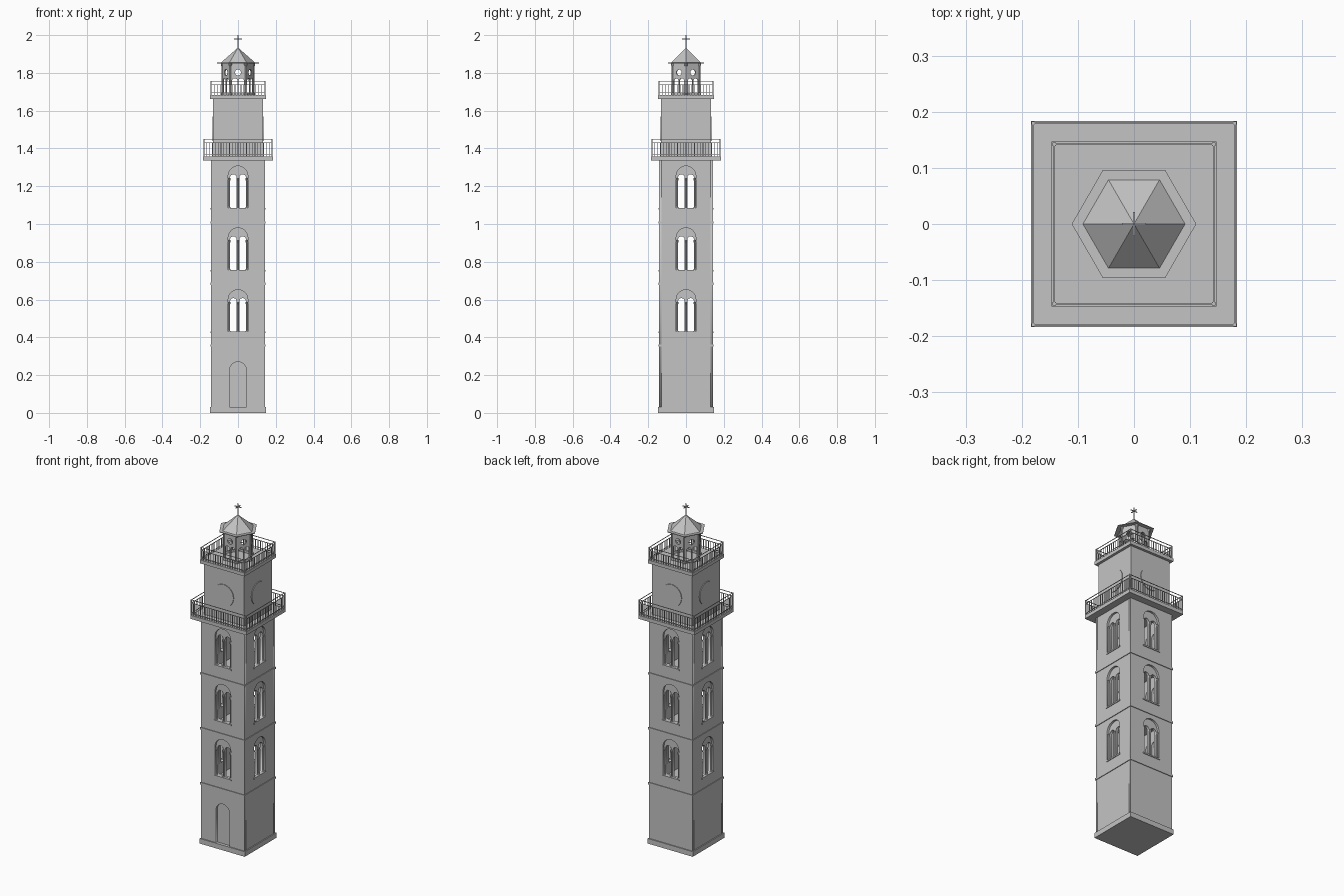
import bpy, bmesh
from math import sin, cos, pi, sqrt
from mathutils import Matrix, Vector

cube = bpy.data.objects.get("Cube")
if cube:
    bpy.data.objects.remove(cube, do_unlink=True)

stone = bpy.data.materials.new("grey_stone")
stone.use_nodes = True
GREY = (0.55, 0.55, 0.55, 1)
stone.diffuse_color = GREY
stone.node_tree.nodes["Principled BSDF"].inputs["Base Color"].default_value = GREY


def finish(name, bm):
    bmesh.ops.remove_doubles(bm, verts=bm.verts, dist=1e-5)
    bmesh.ops.recalc_face_normals(bm, faces=bm.faces)
    mesh = bpy.data.meshes.new(name)
    bm.to_mesh(mesh)
    bm.free()
    mesh.materials.append(stone)
    obj = bpy.data.objects.new(name, mesh)
    bpy.context.collection.objects.link(obj)
    return obj


def box(bm, lo, hi, turn=Matrix()):
    lo, hi = Vector(lo), Vector(hi)
    size = Matrix.Diagonal((*(hi - lo), 1))
    bmesh.ops.create_cube(bm, size=1, matrix=turn @ Matrix.Translation((lo + hi) / 2) @ size)


def lathe(bm, sides, profile, place=Matrix()):
    """Closed turned shape from (radius, height) pairs, a corner on +x."""
    rings = [[bm.verts.new(place @ Vector((r * cos(2 * pi * i / sides), r * sin(2 * pi * i / sides), z)))
              for i in range(sides)] for r, z in profile]
    for a, b in zip(rings, rings[1:]):
        for i in range(sides):
            j = (i + 1) % sides
            bm.faces.new((a[i], a[j], b[j], b[i]))
    bm.faces.new(rings[0][::-1])
    bm.faces.new(rings[-1])


def rect(w, z0, z1):
    return [(-w, z0), (w, z0), (w, z1), (-w, z1)]


def arch(x, r, z0, spring, n=14):
    return [(x - r, z0), (x + r, z0)] + [
        (x + r * cos(pi * i / n), spring + r * sin(pi * i / n)) for i in range(n + 1)]


def ring(x, z, r, n=16):
    return [(x + r * cos(2 * pi * i / n), z + r * sin(2 * pi * i / n)) for i in range(n)]


def panel(bm, outlines, outer, thick, turn):
    """Upright slab with cut openings; its outside face is at y = -outer."""
    curve = bpy.data.curves.new("outline", "CURVE")
    curve.dimensions, curve.fill_mode, curve.extrude = "2D", "BOTH", thick / 2
    for pts in outlines:
        spline = curve.splines.new("POLY")
        spline.points.add(len(pts) - 1)
        for p, (x, z) in zip(spline.points, pts):
            p.co = (x, z, 0, 1)
        spline.use_cyclic_u = True
    obj = bpy.data.objects.new("outline", curve)
    bpy.context.collection.objects.link(obj)
    deps = bpy.context.evaluated_depsgraph_get()
    mesh = bpy.data.meshes.new_from_object(obj.evaluated_get(deps), depsgraph=deps)
    mesh.transform(turn @ Matrix.Translation((0, thick / 2 - outer, 0)) @ Matrix.Rotation(pi / 2, 4, "X"))
    bm.from_mesh(mesh)
    bpy.data.objects.remove(obj)
    bpy.data.curves.remove(curve)
    bpy.data.meshes.remove(mesh)


def slab(name, half, z0, z1):
    bm = bmesh.new()
    box(bm, (-half, -half, z0), (half, half, z1))
    finish(name, bm)


QUARTERS = [Matrix.Rotation(k * pi / 2, 4, "Z") for k in range(4)]
W, SKIN = 0.142, 0.012
SILLS = (0.43, 0.757, 1.085)

# Hollow shaft: outer skin with arched recesses, inner skin with twin lights
outer_bm, inner_bm = bmesh.new(), bmesh.new()
for k, turn in enumerate(QUARTERS):
    recesses = [arch(0, 0.052, s, s + 0.17) for s in SILLS]
    if k == 0:
        recesses.append(arch(0, 0.045, 0.03, 0.225))
    half = W if k % 2 == 0 else W - SKIN
    panel(outer_bm, [rect(half, 0.01, 1.34)] + recesses, W, SKIN, turn)
    lights = [arch(x, 0.0175, s, s + 0.16) for s in SILLS for x in (-0.0245, 0.0245)]
    panel(inner_bm, [rect(W - SKIN, 0.01, 1.34)] + lights, W - SKIN, 0.014, turn)
finish("shaft_walls", outer_bm)
finish("shaft_window_lights", inner_bm)

# Colonnettes with capitals, and sills
col_bm, sill_bm = bmesh.new(), bmesh.new()
for turn in QUARTERS:
    for s in SILLS:
        box(sill_bm, (-0.056, -W - 0.004, s - 0.008), (0.056, -W + 0.012, s), turn)
        for x in (-0.046, 0, 0.046):
            lathe(col_bm, 8, [(0.006, 0), (0.004, 0.008), (0.004, 0.142), (0.007, 0.152), (0.007, 0.158)],
                  turn @ Matrix.Translation((x, -W + 0.007, s)))
finish("window_colonnettes", col_bm)
finish("window_sills", sill_bm)

# Plinth, string courses, upper block and gallery floors
slab("plinth", 0.148, 0, 0.03)
for i, z in enumerate((0.357, 0.683, 1.008)):
    slab(f"string_course_{i + 1}", 0.146, z - 0.006, z + 0.006)
slab("lower_gallery_floor", 0.184, 1.337, 1.358)
slab("upper_block", 0.132, 1.358, 1.664)
slab("upper_gallery_floor", 0.147, 1.662, 1.682)

# Round dials on the upper block
bm = bmesh.new()
for turn in QUARTERS:
    panel(bm, [ring(0, 1.505, 0.065, 32)], 0.136, 0.005, turn)
finish("dials", bm)


def railing(name, half, z0, z1, count):
    bm = bmesh.new()
    t = 0.0015
    for turn in QUARTERS:
        for z in (z0 + 0.012, z1 - 0.02, z1 - t):
            box(bm, (-half, -half - t, z - t), (half, -half + t, z + t), turn)
        box(bm, (-half - 2 * t, -half - 2 * t, z0), (-half + 2 * t, -half + 2 * t, z1), turn)
        for i in range(1, count):
            x = -half + 2 * half * i / count
            box(bm, (x - t, -half - t, z0), (x + t, -half + t, z1 - 0.02), turn)
    finish(name, bm)


railing("lower_railing", 0.18, 1.358, 1.45, 24)
railing("upper_railing", 0.142, 1.682, 1.757, 18)

# Six-sided lantern with traceried openings and corner posts
R = 0.086
wall_bm, post_bm = bmesh.new(), bmesh.new()
for k in range(6):
    turn = Matrix.Rotation(k * pi / 3, 4, "Z")
    openings = [arch(x, 0.0145, 1.695, 1.757) for x in (-0.0175, 0.0175)]
    openings.append(ring(0, 1.802, 0.016))
    panel(wall_bm, [rect(R / 2, 1.682, 1.851)] + openings, R * sqrt(3) / 2, 0.007, turn)
    lathe(post_bm, 8, [(0.009, 1.682), (0.009, 1.69), (0.006, 1.695), (0.006, 1.835), (0.009, 1.842), (0.009, 1.851)],
          turn @ Matrix.Translation((R - 0.004, 0, 0)))
finish("lantern_walls", wall_bm)
finish("lantern_posts", post_bm)

bm = bmesh.new()
lathe(bm, 6, [(0.111, 1.85), (0.111, 1.854)])
finish("roof_eave", bm)
bm = bmesh.new()
lathe(bm, 6, [(0.091, 1.854), (0.002, 1.932)])
finish("roof", bm)

# Finial with two crossed arms
bm = bmesh.new()
t = 0.002
box(bm, (-t, -t, 1.92), (t, t, 2))
box(bm, (-0.021, -t, 1.978), (0.021, t, 1.978 + 2 * t))
box(bm, (-t, -0.021, 1.978), (t, 0.021, 1.978 + 2 * t))
finish("finial", bm)
